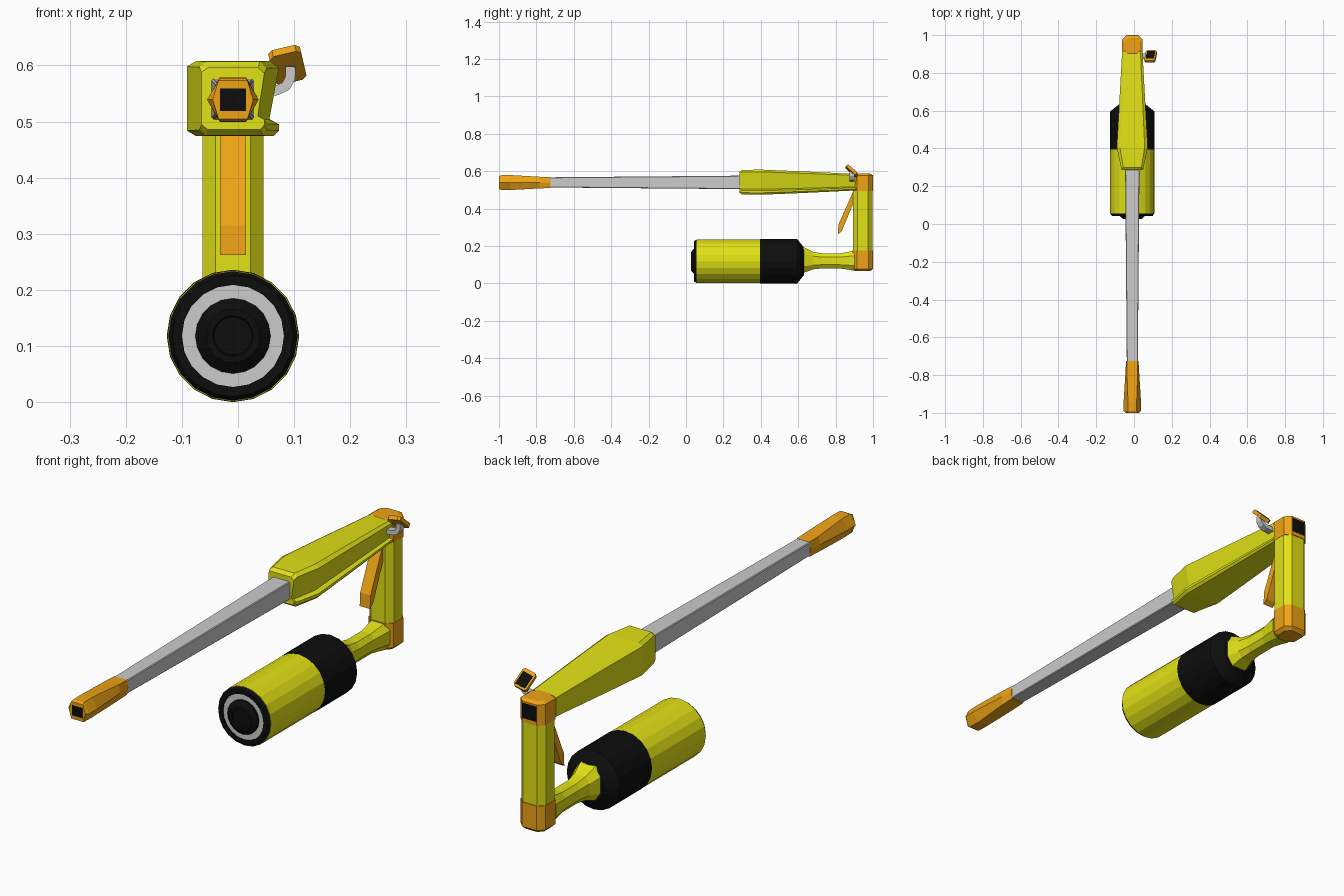
import bpy, bmesh, math
from mathutils import Matrix, Vector

if "Cube" in bpy.data.objects:
    bpy.data.objects.remove(bpy.data.objects["Cube"])

CX = -0.009  # centre line of the main body


def mat(name, rgb):
    m = bpy.data.materials.new(name)
    m.diffuse_color = (*rgb, 1)
    m.use_nodes = True
    m.node_tree.nodes["Principled BSDF"].inputs["Base Color"].default_value = m.diffuse_color
    return m


YELLOW = mat("yellow", (0.76, 0.76, 0.008))
ORANGE = mat("orange", (0.86, 0.37, 0.008))
BLACK = mat("black", (0.004, 0.004, 0.004))


def finish(name, bm, material):
    bmesh.ops.recalc_face_normals(bm, faces=bm.faces)
    me = bpy.data.meshes.new(name)
    bm.to_mesh(me)
    bm.free()
    ob = bpy.data.objects.new(name, me)
    bpy.context.collection.objects.link(ob)
    if material:
        me.materials.append(material)
    return ob


def loft(name, rings, material, caps=True, closed=False):
    """Skin a list of equal-length 3D point rings."""
    bm = bmesh.new()
    vs = [[bm.verts.new(p) for p in r] for r in rings]
    n = len(vs[0])
    pairs = list(zip(vs, vs[1:])) + ([(vs[-1], vs[0])] if closed else [])
    for a, b in pairs:
        for i in range(n):
            j = (i + 1) % n
            bm.faces.new((a[i], a[j], b[j], b[i]))
    if caps and not closed:
        bm.faces.new(vs[0])
        bm.faces.new(vs[-1])
    return finish(name, bm, material)


def rect8(hx, hz, c, d=None):
    """Chamfered rectangle, c and d are the cuts along each side."""
    d = c if d is None else d
    q = [(hx - c, hz), (hx, hz - d)]
    return (q + [(x, -z) for x, z in reversed(q)] + [(-x, -z) for x, z in q]
            + [(-x, z) for x, z in reversed(q)])


def along_y(section, y, z):
    return [(CX + u, y, z + v) for u, v in section]


def along_z(section, z, y):
    return [(CX + u, y + v, z) for u, v in section]


def lathe(name, profile, material, caps=True, closed=False, n=20, cz=0.118):
    """Revolve (y, radius) points about the tank axis."""
    ring = [(math.sin(2 * math.pi * i / n), math.cos(2 * math.pi * i / n)) for i in range(n)]
    return loft(name, [along_y([(r * s, r * c) for s, c in ring], y, cz) for y, r in profile],
                material, caps, closed)


def box(name, loc, size, material, rot=None):
    bm = bmesh.new()
    m = Matrix.Translation(loc) @ (rot or Matrix()) @ Matrix.Diagonal((*size, 1))
    bmesh.ops.create_cube(bm, size=1, matrix=m)
    return finish(name, bm, material)


# Tank: yellow body, black rear band, front rim, grey ring and centre cap
lathe("tank_body", [(0.055, 0.117), (0.395, 0.117)], YELLOW)
lathe("tank_rear_band", [(0.395, 0.118), (0.595, 0.118), (0.632, 0.072)], BLACK)
lathe("tank_front_rim", [(0.058, 0.117), (0.043, 0.108), (0.043, 0.091), (0.058, 0.091)],
      BLACK, closed=True)
lathe("tank_front_ring", [(0.056, 0.092), (0.05, 0.092)], None)
lathe("tank_front_cap", [(0.056, 0.067), (0.042, 0.067), (0.026, 0.048), (0.026, 0.036), (0.03, 0.034)],
      BLACK)

# Neck from the tank to the lower corner
neck = [(0.60, 0.125, 0.060, 0.072), (0.635, 0.125, 0.056, 0.066), (0.68, 0.122, 0.042, 0.047),
        (0.73, 0.120, 0.036, 0.040), (0.82, 0.120, 0.036, 0.040), (0.87, 0.121, 0.044, 0.048),
        (0.90, 0.121, 0.048, 0.054)]
loft("neck", [along_y(rect8(hx, hz, hx * 0.42, hz * 0.5), y, z) for y, z, hx, hz in neck], YELLOW)

# Rear post with orange corner pieces
PY = 0.945
post = rect8(0.054, 0.051, 0.023)
corner = rect8(0.055, 0.054, 0.023)
foot = rect8(0.042, 0.040, 0.018)
loft("rear_post", [along_z(post, z, PY) for z in (0.17, 0.505)], YELLOW)
loft("lower_corner", [along_z(foot, 0.065, PY), along_z(corner, 0.078, PY),
                      along_z(corner, 0.175, PY)], ORANGE)
loft("upper_corner", [along_z(corner, 0.495, PY), along_z(corner, 0.578, PY),
                      along_z(foot, 0.587, PY)], ORANGE)
box("rear_socket", (CX, 0.996, 0.541), (0.062, 0.008, 0.06), BLACK)

# Upper arm, with a groove along its right side
arm = [(-0.8, -1), (0.88, -1), (1, -0.85), (1, -0.68), (0.79, -0.56), (1, 0.82),
       (0.8, 1), (-0.8, 1), (-1, 0.85), (-1, -0.85)]
arm_sections = [(0.285, 0.056, 0.055), (0.30, 0.060, 0.066), (0.405, 0.082, 0.067),
                (0.62, 0.070, 0.058), (0.91, 0.054, 0.044)]
loft("upper_arm", [along_y([(u * hx, v * hz) for u, v in arm], y, 0.541)
                   for y, hx, hz in arm_sections], YELLOW)

# Long grey barrel
loft("barrel", [along_y(rect8(hx, hz, 0.003), y, 0.540)
                for y, hx, hz in ((-0.75, 0.029, 0.027), (0.30, 0.038, 0.036))], None)


# Orange muzzle with a black recess
def hexa(hx, hz, f=0.5):
    return [(-hx, 0), (-hx * f, hz), (hx * f, hz), (hx, 0), (hx * f, -hz), (-hx * f, -hz)]


muzzle = [(-0.725, 0.033, 0.029, 0.85), (-0.78, 0.036, 0.031, 0.8), (-0.94, 0.046, 0.040, 0.5),
          (-0.99, 0.046, 0.039, 0.5), (-1.0, 0.036, 0.034, 0.72)]
loft("muzzle", [along_y(hexa(hx, hz, f), y, 0.539) for y, hx, hz, f in muzzle], ORANGE)
box("muzzle_opening", (CX, -0.997, 0.539), (0.046, 0.008, 0.04), BLACK)

# Slanted lever in front of the post
lever = [(0.90, 0.505), (0.815, 0.315), (0.812, 0.262), (0.832, 0.278), (0.902, 0.445)]
loft("lever", [[(CX + s * 0.023, y, z) for y, z in lever] for s in (-1, 1)], ORANGE)

# Tilted display plate on a curved grey bracket
tilt = Matrix.Rotation(math.radians(-13), 4, 'Y') @ Matrix.Rotation(math.radians(-43), 4, 'X')
centre = Vector((0.088, 0.887, 0.601))
outline = rect8(0.029, 0.038, 0.008)
loft("display_plate", [[centre + tilt @ Vector((u, v, w)) for u, v in outline]
                       for w in (-0.008, 0.008)], ORANGE)
box("display_screen", centre + tilt @ Vector((0, 0.003, 0.008)), (0.044, 0.054, 0.004), BLACK, tilt)
path = [(0.03, 0.553), (0.070, 0.556), (0.085, 0.563), (0.093, 0.577), (0.094, 0.598)]
rings = []
for i, (x, z) in enumerate(path):
    a, b = path[max(i - 1, 0)], path[min(i + 1, len(path) - 1)]
    t = Vector((b[0] - a[0], 0, b[1] - a[1])).normalized()
    nrm = Vector((-t.z, 0, t.x)) * 0.009
    side = Vector((0, 0.014, 0))
    c = Vector((x, 0.888, z))
    rings.append([c + nrm + side, c + nrm - side, c - nrm - side, c - nrm + side])
loft("display_bracket", rings, None)
